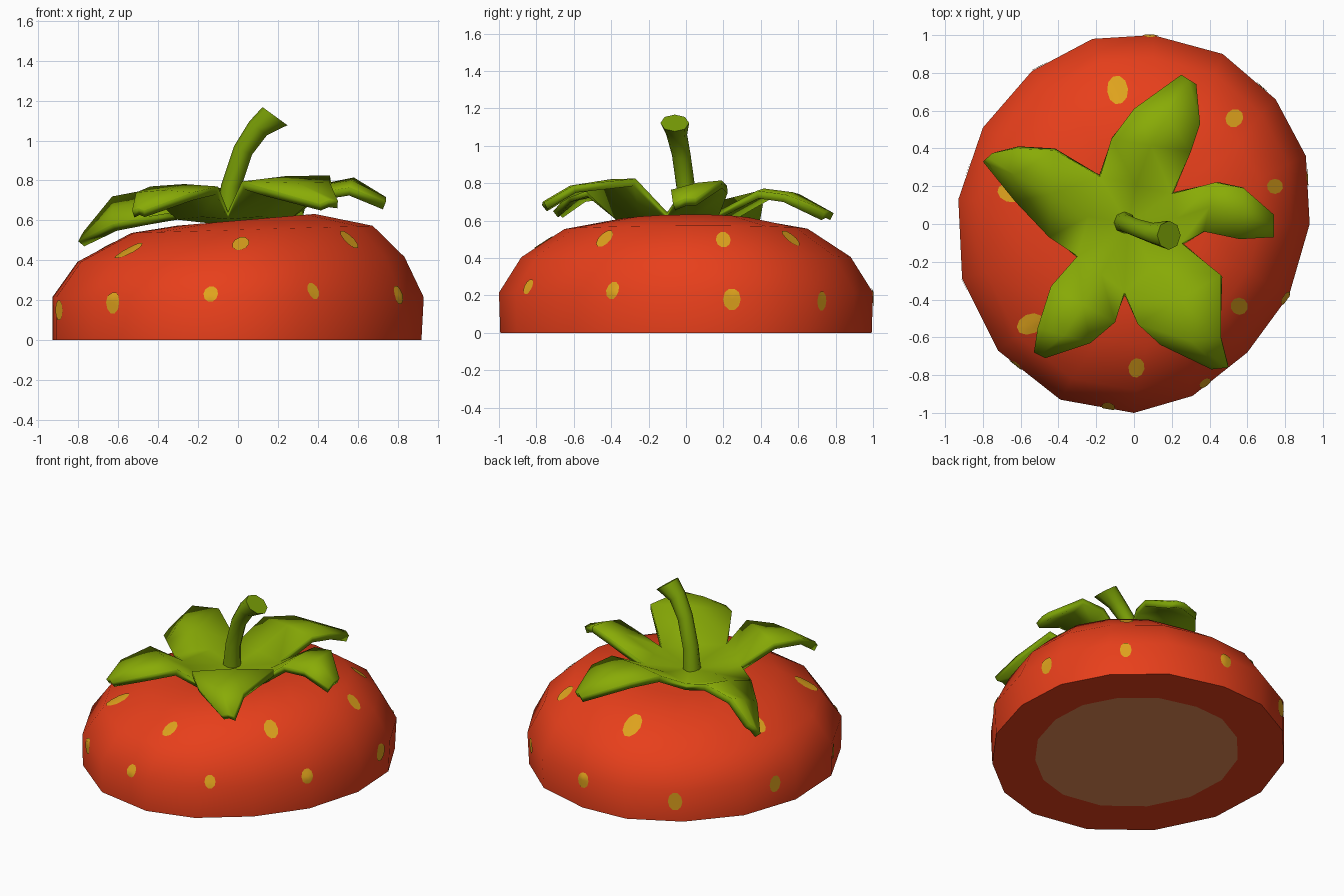
import bpy, bmesh, math
from mathutils import Vector
from mathutils.bvhtree import BVHTree

if "Cube" in bpy.data.objects:
    bpy.data.objects.remove(bpy.data.objects["Cube"])


def mat(name, r, g, b):
    m = bpy.data.materials.new(name)
    m.diffuse_color = (r, g, b, 1)
    m.use_nodes = True
    m.node_tree.nodes["Principled BSDF"].inputs["Base Color"].default_value = m.diffuse_color
    return m


RED = mat("berry_red", 0.81, 0.05, 0.011)
TAN = mat("pale_flesh", 0.80, 0.255, 0.09)
SEED = mat("seed_yellow", 0.73, 0.36, 0.012)
LEAF = mat("leaf_green", 0.25, 0.41, 0.002)
STEM = mat("stem_green", 0.195, 0.35, 0.002)


def finish(bm, name, mats, angle=40):
    me = bpy.data.meshes.new(name)
    bm.to_mesh(me)
    bm.free()
    ob = bpy.data.objects.new(name, me)
    bpy.context.collection.objects.link(ob)
    for m in mats:
        me.materials.append(m)
    bpy.ops.object.select_all(action='DESELECT')
    ob.select_set(True)
    bpy.context.view_layer.objects.active = ob
    bpy.ops.object.shade_smooth_by_angle(angle=math.radians(angle))
    return ob


def bridge(bm, a, b):
    n = len(a)
    for i in range(n):
        j = (i + 1) % n
        bm.faces.new((a[i], a[j], b[j], b[i]))


# Berry body: lopsided 16-sided outline, scaled into tilted rings
outline = [(.93, 0), (.91, .36), (.75, .66), (.47, .90), (.10, 1.0), (-.22, .98),
           (-.54, .81), (-.80, .51), (-.93, .13), (-.91, -.29), (-.72, -.67),
           (-.39, -.93), (0, -1.0), (.31, -.91), (.60, -.68), (.82, -.38)]
# scale, height, x shift, tilt
rings = [(.69, 0, 0, 0), (.993, 0, -.005, 0), (1, .215, 0, 0), (.88, .405, .015, .015),
         (.65, .555, .07, .03), (.37, .603, .04, .085)]
bm = bmesh.new()
loops = [[bm.verts.new((x * s + dx, y * s, z + t * x * s)) for x, y in outline]
         for s, z, dx, t in rings]
bm.faces.new(loops[0][::-1]).material_index = 1
for a, b in zip(loops, loops[1:]):
    bridge(bm, a, b)
top = bm.verts.new((.03, 0, .58))
for i in range(16):
    bm.faces.new((loops[-1][i], loops[-1][(i + 1) % 16], top))
bm.normal_update()
tree = BVHTree.FromBMesh(bm)
finish(bm, "berry_body", [RED, TAN], 50)

# Seeds: thin patches laid on the body; azimuth, height, half width, half length
seeds = [(85, .195, .042, .055), (121, .14, .046, .062), (162, .155, .042, .058),
         (-160, .15, .04, .052), (-130, .19, .042, .058), (-98, .23, .037, .045),
         (-66, .245, .035, .045), (-26, .225, .04, .052), (15, .18, .047, .06),
         (47, .17, .037, .052),
         (46.5, .503, .045, .065), (15, .495, .04, .06), (-38, .50, .045, .065),
         (-89, .48, .042, .062), (-136, .445, .053, .085), (166, .46, .048, .075),
         (97, .505, .056, .09)]
bm = bmesh.new()
for az, z, w, l in seeds:
    d = Vector((math.cos(math.radians(az)), math.sin(math.radians(az)), 0))
    p, n, _, _ = tree.ray_cast(d * 2 + Vector((0, 0, z)), -d)
    u = Vector((0, 0, 1)).cross(n).normalized()
    v = n.cross(u)

    def on_body(q):
        hit, nn, _, _ = tree.find_nearest(q)
        return bm.verts.new(hit + nn * .005)

    c = on_body(p)
    inner, outer = [[on_body(p + u * w * k * math.cos(t * math.pi / 5)
                             + v * l * k * math.sin(t * math.pi / 5))
                     for t in range(10)] for k in (.5, 1)]
    bridge(bm, outer, inner)
    for i in range(10):
        bm.faces.new((c, inner[i], inner[(i + 1) % 10]))
finish(bm, "seeds", [SEED])

# Leaf crown: (right, left) edge pairs from valley to tip, heights, sideways tilt
leaves = [
    ([(.20, .16), (-.18, .25)], [(.30, .38), (-.12, .45)], [(.35, .53), (0, .61)],
     [(.33, .74), (.25, .79)], (.76, .74, .64), 0),
    ([(.25, -.10), (.20, .16)], [(.37, -.04), (.43, .22)], [(.56, -.08), (.58, .19)],
     [(.74, -.07), (.74, .05)], (.76, .79, .705), .025),
    ([(-.05, -.36), (.25, -.10)], [(.02, -.53), (.46, -.27)], [(.14, -.64), (.46, -.60)],
     [(.41, -.77), (.50, -.76)], (.81, .775, .69), .015),
    ([(-.30, -.17), (-.05, -.36)], [(-.44, -.33), (-.10, -.52)], [(-.51, -.55), (-.23, -.63)],
     [(-.53, -.68), (-.47, -.71)], (.77, .74, .65), 0),
    ([(-.18, .25), (-.30, -.17)], [(-.42, .39), (-.45, -.07)], [(-.63, .40), (-.63, .12)],
     [(-.75, .375), (-.80, .33)], (.69, .65, .53), -.07),
]
bm = bmesh.new()
for *pairs, heights, tilt in leaves:
    rows = []
    for i, ((r, l), z) in enumerate(zip(pairs, (.645,) + heights)):
        m = ((r[0] + l[0]) / 2, (r[1] + l[1]) / 2)
        t = tilt * (0, 1, 1, .5)[i]
        rows.append([bm.verts.new((*q, z + dz)) for q, dz in ((r, -t), (m, .012), (l, t))])
    c = bm.verts.new((-.03, 0, .615))
    for k in (0, 1):
        bm.faces.new((c, rows[0][k], rows[0][k + 1]))
        for a, b in zip(rows, rows[1:]):
            bm.faces.new((a[k], b[k], b[k + 1], a[k + 1]))
bmesh.ops.remove_doubles(bm, verts=bm.verts, dist=.001)
crown = finish(bm, "leaf_crown", [LEAF, STEM], 60)
sol = crown.modifiers.new("thickness", 'SOLIDIFY')
sol.thickness = .042
sol.offset = -1
sol.material_offset = 1
sol.material_offset_rim = 1

# Stem: bent tube, flared at the cut end; x, y, z, radius, lean in degrees
path = [(-.055, .01, .57, .06, 0), (-.035, 0, .77, .05, 8), (.025, -.025, .95, .05, 24),
        (.10, -.05, 1.06, .056, 38), (.185, -.06, 1.122, .077, 36)]
bm = bmesh.new()
loops = []
for x, y, z, r, lean in path:
    a = math.radians(lean)
    side = Vector((math.cos(a), 0, -math.sin(a)))
    loops.append([bm.verts.new(Vector((x, y, z)) + side * r * math.cos(t * math.pi / 4)
                               + Vector((0, r * math.sin(t * math.pi / 4), 0)))
                  for t in range(8)])
for a, b in zip(loops, loops[1:]):
    bridge(bm, a, b)
bm.faces.new(loops[-1])
bm.faces.new(loops[0][::-1])
finish(bm, "stem", [STEM], 50)
